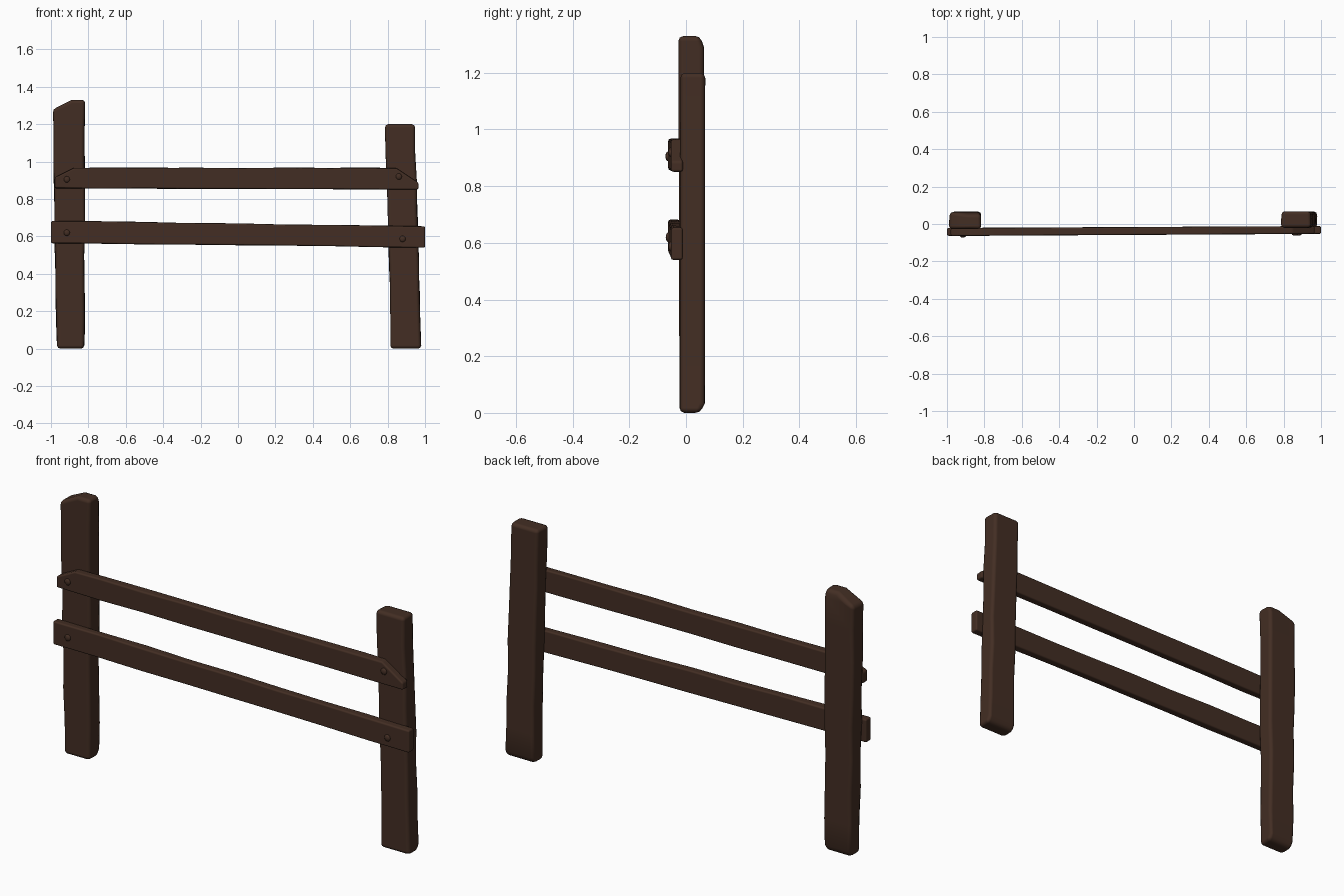
import bpy
import bmesh
import random
from mathutils import Vector

if "Cube" in bpy.data.objects:
    bpy.data.objects.remove(bpy.data.objects["Cube"], do_unlink=True)

random.seed(4)
STEPS = 8

wood = bpy.data.materials.new("dark_brown_wood")
wood.use_nodes = True
color = (0.056, 0.027, 0.017, 1)
wood.diffuse_color = color
shader = wood.node_tree.nodes["Principled BSDF"]
shader.inputs["Base Color"].default_value = color


def add_object(name, bm):
    mesh = bpy.data.meshes.new(name)
    bmesh.ops.recalc_face_normals(bm, faces=bm.faces)
    for face in bm.faces:
        face.smooth = True
    bm.to_mesh(mesh)
    bm.free()
    mesh.materials.append(wood)
    obj = bpy.data.objects.new(name, mesh)
    bpy.context.collection.objects.link(obj)
    return obj


def chip(bm, point, normal):
    """Slice off everything beyond a plane and close the cut."""
    geometry = bm.verts[:] + bm.edges[:] + bm.faces[:]
    cut = bmesh.ops.bisect_plane(bm, geom=geometry, plane_co=point,
                                 plane_no=Vector(normal).normalized(),
                                 clear_outer=True)
    rim = [e for e in cut["geom_cut"] if isinstance(e, bmesh.types.BMEdge)]
    bmesh.ops.holes_fill(bm, edges=rim)


def timber(name, start, end, across, widths, depth, chips):
    """Rough-hewn bar from start to end, with slightly uneven edges."""
    bm = bmesh.new()
    start, end = Vector(start), Vector(end)
    across, back = Vector(across), Vector((0, 1, 0))
    corners = [(-1, -1), (1, -1), (1, 1), (-1, 1)]
    rings = []
    for step in range(STEPS + 1):
        t = step / STEPS
        half = (widths[0] + (widths[1] - widths[0]) * t) / 2
        ring = []
        for side, face in corners:
            rough = random.uniform(-1, 1) * depth / 20
            spot = start.lerp(end, t) + across * side * (half + rough)
            ring.append(bm.verts.new(spot + back * face * depth / 2))
        rings.append(ring)
    for low, high in zip(rings, rings[1:]):
        for i in range(len(corners)):
            bm.faces.new((low[i - 1], low[i], high[i], high[i - 1]))
    bm.faces.new(rings[0])
    bm.faces.new(rings[-1])
    for point, normal in chips:
        chip(bm, point, normal)

    # Worn, rounded edges
    obj = add_object(name, bm)
    worn = obj.modifiers.new("worn_edges", "BEVEL")
    worn.width = depth / 5
    worn.segments = 2
    worn.limit_method = "ANGLE"
    worn.harden_normals = True


def peg(name, spot):
    bm = bmesh.new()
    bmesh.ops.create_uvsphere(bm, u_segments=10, v_segments=6, radius=0.017)
    bmesh.ops.scale(bm, vec=(1, 0.5, 1), verts=bm.verts)
    bmesh.ops.translate(bm, vec=spot, verts=bm.verts)
    add_object(name, bm)


side_to_side = (1, 0, 0)
up_and_down = (0, 0, 1)
worn_foot = ((0, 0.05, 0), (0, 2, -1))

# Posts: the tall one has a broken, sloping top
timber("right_post", (-0.895, 0.022, 0), (-0.904, 0.018, 1.33),
       side_to_side, (0.15, 0.17), 0.09,
       [worn_foot, ((-0.95, 0, 1.3), (-1, 0, 2)),
        ((0, 0.05, 1.33), (0, 3, 1))])
timber("left_post", (0.898, 0.022, 0), (0.867, 0.024, 1.2),
       side_to_side, (0.16, 0.16), 0.088, [worn_foot])

# Rails: the upper one is split away at both top corners
timber("upper_rail", (-0.98, -0.043, 0.912), (0.965, -0.032, 0.908),
       up_and_down, (0.108, 0.117), 0.042,
       [((-0.93, 0, 0.94), (-1, 0, 2)), ((0.9, 0, 0.93), (2, 0, 3))])
timber("lower_rail", (-1, -0.042, 0.624), (1, -0.032, 0.597),
       up_and_down, (0.12, 0.112), 0.042, [])

# Domed peg heads holding the rails
peg("upper_right_peg", (-0.915, -0.064, 0.905))
peg("upper_left_peg", (0.86, -0.054, 0.92))
peg("lower_right_peg", (-0.915, -0.063, 0.62))
peg("lower_left_peg", (0.88, -0.054, 0.587))
